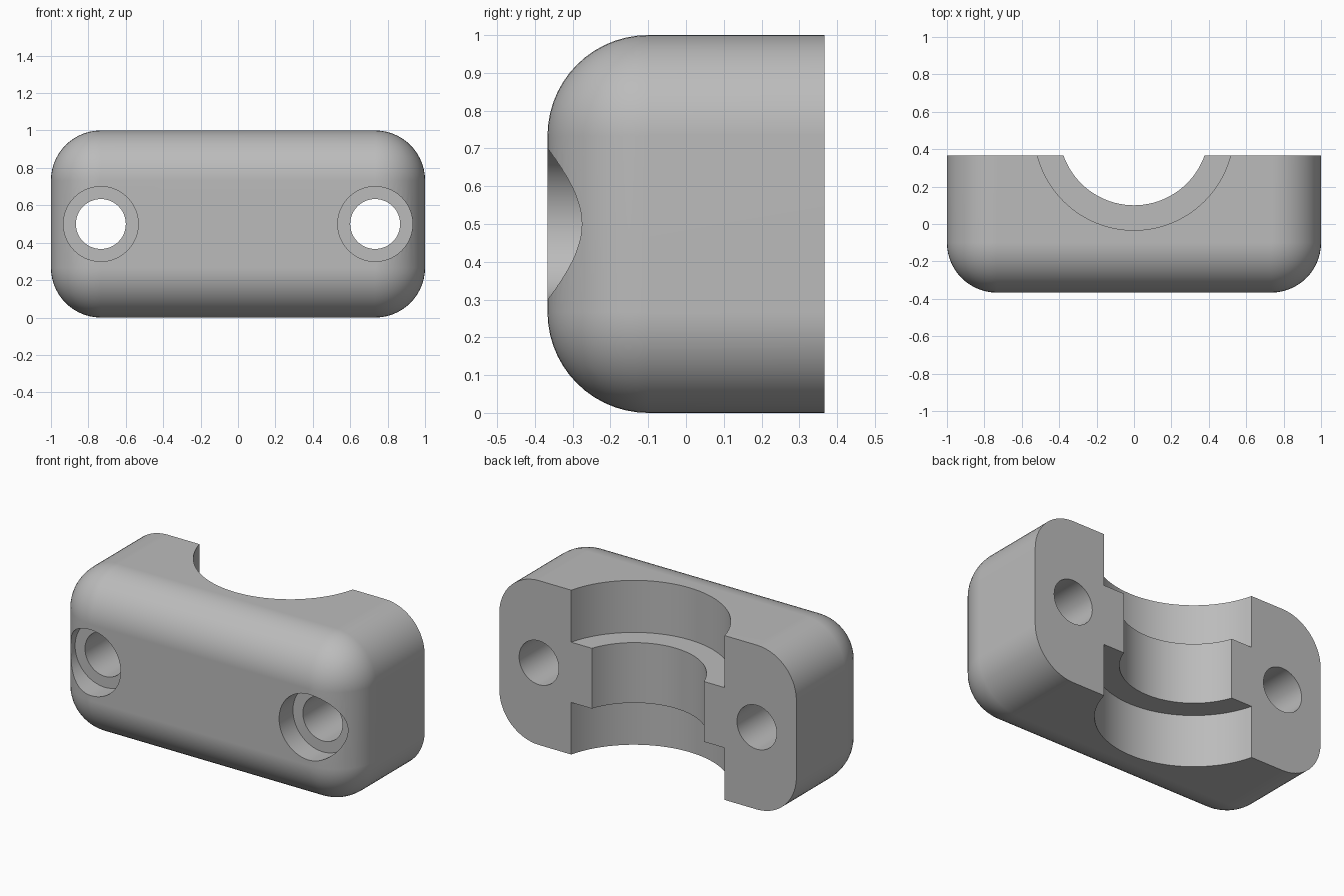
import bpy, bmesh, math
from mathutils import Matrix, Vector

cube = bpy.data.objects.get("Cube")
if cube:
    bpy.data.objects.remove(cube, do_unlink=True)

U = 1 / 15                      # design module
HALF_Y = 5.5 * U
FILLET = 4 * U
BORE_Y = 7.5 * U                # axis of the shaft bore
RIB_LOW, RIB_HIGH = 4.75 * U, 10.25 * U

grey = bpy.data.materials.new("plain grey")
grey.use_nodes = True
colour = (0.5, 0.5, 0.5, 1)
grey.diffuse_color = colour
grey.node_tree.nodes["Principled BSDF"].inputs["Base Color"].default_value = colour


def to_object(name, bm):
    mesh = bpy.data.meshes.new(name)
    bm.to_mesh(mesh)
    bm.free()
    mesh.materials.append(grey)
    obj = bpy.data.objects.new(name, mesh)
    bpy.context.collection.objects.link(obj)
    return obj


def drill(target, axis, radius, start, end):
    """Cut a round hole between two points along the given axis."""
    bm = bmesh.new()
    turn = Matrix.Rotation(math.pi / 2, 4, 'X') if axis == 'Y' else Matrix()
    middle = (Vector(start) + Vector(end)) / 2
    bmesh.ops.create_cone(bm, cap_ends=True, segments=96, radius1=radius, radius2=radius,
                          depth=(Vector(end) - Vector(start)).length,
                          matrix=Matrix.Translation(middle) @ turn)
    cutter = to_object("hole_cutter", bm)
    cutter.hide_render = True
    mod = target.modifiers.new("hole", 'BOOLEAN')
    mod.operation, mod.solver, mod.object = 'DIFFERENCE', 'EXACT', cutter
    bpy.context.view_layer.objects.active = target
    bpy.ops.object.modifier_apply(modifier=mod.name)
    bpy.data.objects.remove(cutter, do_unlink=True)


# Block, rounded everywhere except around the flat back face
bm = bmesh.new()
bmesh.ops.create_cube(bm, size=1, matrix=Matrix.Translation((0, 0, 0.5))
                      @ Matrix.Diagonal((2, 2 * HALF_Y, 1, 1)))
rounded = [e for e in bm.edges if min(v.co.y for v in e.verts) < 0]
bmesh.ops.bevel(bm, geom=rounded, offset=FILLET, offset_type='OFFSET',
                segments=14, profile=0.5, affect='EDGES', clamp_overlap=False)
clamp = to_object("clamp_half", bm)

# Shaft bore with a wider recess above and below the middle rib
drill(clamp, 'Z', 6 * U, (0, BORE_Y, -0.5), (0, BORE_Y, 1.5))
drill(clamp, 'Z', 8 * U, (0, BORE_Y, -0.5), (0, BORE_Y, RIB_LOW))
drill(clamp, 'Z', 8 * U, (0, BORE_Y, RIB_HIGH), (0, BORE_Y, 1.5))

# Counterbored bolt holes
for side in (-1, 1):
    x = side * 11 * U
    drill(clamp, 'Y', 2 * U, (x, -1, 0.5), (x, 1, 0.5))
    drill(clamp, 'Y', 3 * U, (x, -1, 0.5), (x, 2 * U - HALF_Y, 0.5))

# Smooth fillets with crisp cut edges
bpy.ops.object.select_all(action='DESELECT')
clamp.select_set(True)
bpy.context.view_layer.objects.active = clamp
bpy.ops.object.shade_smooth_by_angle(angle=math.radians(30))
weighted = clamp.modifiers.new("even shading", 'WEIGHTED_NORMAL')
weighted.keep_sharp = True
